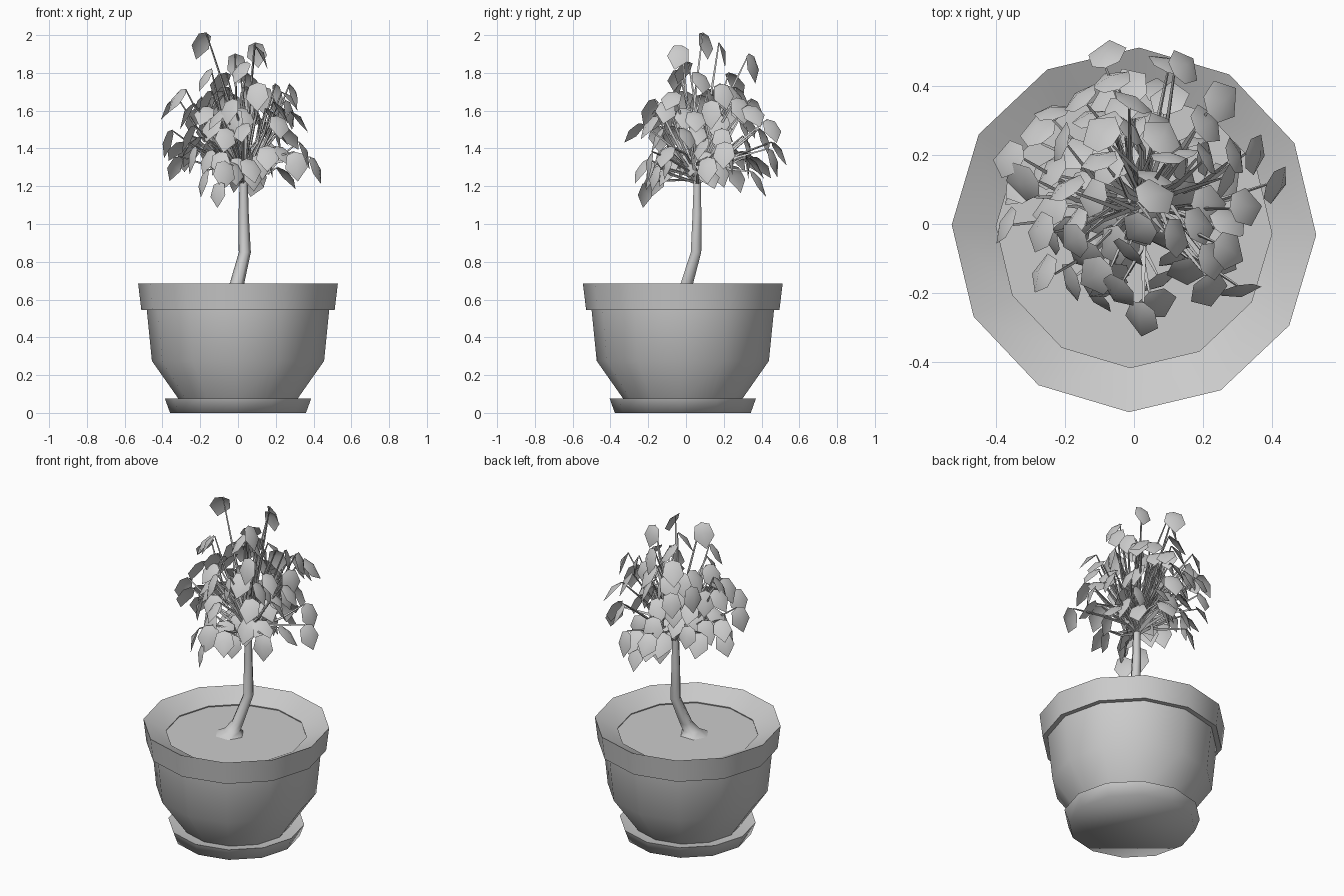
import bpy, bmesh, math, random
from mathutils import Vector

if "Cube" in bpy.data.objects:
    bpy.data.objects.remove(bpy.data.objects["Cube"])

random.seed(5)
C = Vector((0.0, -0.017, 0.0))          # pot axis
TOP = Vector((0.03, 0.06, 1.23))        # where the stems leave the trunk


def finish(name, bm, smooth=None):
    me = bpy.data.meshes.new(name)
    bm.to_mesh(me)
    bm.free()
    ob = bpy.data.objects.new(name, me)
    bpy.context.collection.objects.link(ob)
    if smooth:
        bpy.ops.object.select_all(action='DESELECT')
        ob.select_set(True)
        bpy.context.view_layer.objects.active = ob
        bpy.ops.object.shade_smooth_by_angle(angle=math.radians(smooth))
    return ob


def skin(bm, rings, cap_start=True, cap_end=True):
    for a, b in zip(rings, rings[1:]):
        n = len(a)
        for i in range(n):
            j = (i + 1) % n
            bm.faces.new((a[i], a[j], b[j], b[i]))
    if cap_start:
        bm.faces.new(rings[0][::-1])
    if cap_end:
        bm.faces.new(rings[-1])


def lathe(name, profile, cap_start=True, cap_end=True, smooth=35, sides=12):
    bm = bmesh.new()
    off = math.radians(-1.6)
    rings = [[bm.verts.new(C + Vector((r * math.cos(off + 2 * math.pi * i / sides),
                                       r * math.sin(off + 2 * math.pi * i / sides), z)))
              for i in range(sides)] for r, z in profile]
    skin(bm, rings, cap_start, cap_end)
    return finish(name, bm, smooth)


def tube(bm, path, sides):
    """Tapered tube through (point, radius) pairs."""
    rings = []
    for k, (p, r) in enumerate(path):
        t = (path[min(k + 1, len(path) - 1)][0] - path[max(k - 1, 0)][0]).normalized()
        u = t.cross(Vector((0.31, 0.95, 0.05))).normalized()
        v = t.cross(u)
        rings.append([bm.verts.new(p + r * (u * math.cos(2 * math.pi * i / sides)
                                            + v * math.sin(2 * math.pi * i / sides)))
                      for i in range(sides)])
    skin(bm, rings)


# Saucer, pot and soil
lathe("saucer", [(0.36, 0), (0.387, 0.075), (0.31, 0.06)], smooth=85)
lathe("pot", [(0.305, 0.06), (0.456, 0.275), (0.483, 0.545), (0.512, 0.545),
              (0.529, 0.685), (0.40, 0.622), (0.41, 0.58)], cap_end=False, smooth=50)
lathe("soil", [(0.42, 0.615)], cap_start=False)

# Trunk with flared foot and a kink
bm = bmesh.new()
rings = []
for x, y, z, r in ((-0.04, -0.03, 0.612, 0.09), (-0.025, -0.018, 0.64, 0.05),
                   (-0.004, 0.006, 0.69, 0.038), (0.036, 0.053, 0.85, 0.032),
                   (0.03, 0.058, 1.05, 0.027), (0.03, 0.06, 1.25, 0.021)):
    rings.append([bm.verts.new((x + r * math.cos(math.pi * i / 3),
                                y + r * math.sin(math.pi * i / 3), z)) for i in range(6)])
skin(bm, rings)
finish("trunk", bm, 70)

# Leaf centres: the outer leaves as read off, the rest scattered inside the crown
centres = [Vector(p) for p in (
    (-0.2, 0.11, 1.95), (0.13, -0.04, 1.89), (0.0, 0.36, 1.83), (0.01, -0.02, 1.81),
    (-0.18, -0.05, 1.77), (0.10, 0.2, 1.9), (0.30, 0.2, 1.68), (0.26, 0.36, 1.58),
    (0.15, 0.46, 1.50), (-0.08, 0.50, 1.38), (-0.16, 0.37, 1.6), (-0.37, 0.19, 1.62),
    (-0.33, 0.12, 1.66), (-0.38, 0.0, 1.43), (-0.27, -0.14, 1.46), (-0.11, -0.22, 1.16),
    (-0.19, -0.17, 1.22), (0.02, -0.28, 1.49), (0.22, -0.2, 1.52), (0.31, -0.2, 1.31),
    (0.28, -0.08, 1.66), (0.42, 0.11, 1.29), (0.33, 0.05, 1.55), (0.08, 0.39, 1.22),
    (0.07, -0.24, 1.29), (-0.05, -0.2, 1.6), (0.1, -0.06, 1.68), (-0.1, 0.27, 1.75),
    (-0.28, 0.28, 1.35), (0.36, 0.2, 1.37), (-0.34, 0.1, 1.3), (0.1, 0.47, 1.33))]
while len(centres) < 96:
    d = Vector((random.uniform(-1, 1), random.uniform(-1, 1), random.uniform(-0.6, 1)))
    if not 0.4 < d.length < 1:
        continue
    p = Vector((0.0 + 0.34 * d.x, 0.09 + 0.35 * d.y, 1.45 + 0.34 * d.z))
    if min((p - q).length for q in centres) > 0.07:
        centres.append(p)

# Stems arch up from the trunk top, each ending in a folded, hanging leaf
stems, leaves = bmesh.new(), bmesh.new()
for c in centres:
    out = Vector((c.x - TOP.x, c.y - TOP.y, 0)).normalized()
    a = random.uniform(-0.7, 0.7)
    out = Vector((out.x * math.cos(a) - out.y * math.sin(a),
                  out.x * math.sin(a) + out.y * math.cos(a), 0))
    tilt = math.radians(random.uniform(35, 72))
    d = out * math.cos(tilt) - Vector((0, 0, math.sin(tilt)))
    side = Vector((-out.y, out.x, 0))
    roll = random.uniform(-0.4, 0.4)
    nrm = d.cross(side)
    if nrm.z < 0:
        nrm = -nrm
    side, nrm = (side * math.cos(roll) + nrm * math.sin(roll),
                 nrm * math.cos(roll) - side * math.sin(roll))
    s = random.uniform(0.95, 1.12)
    base = c - d * 0.07 * s
    start = TOP + Vector((0, 0, random.uniform(-0.03, 0.06)))
    mid = start.lerp(base, 0.55) + Vector((random.uniform(-0.03, 0.03),
                                           random.uniform(-0.03, 0.03),
                                           random.uniform(-0.01, 0.03)))
    tube(stems, [(start, 0.010), (mid, 0.008), (base, 0.004)], 3)

    def lv(along, across, lift):
        return leaves.verts.new(base + s * (d * along + side * across + nrm * lift))
    b, m, t = lv(0, 0, 0), lv(0.06, 0, 0.015), lv(0.145, 0, -0.022)
    for sg in (-1, 1):
        e1, e2 = lv(0.015, sg * 0.04, 0), lv(0.08, sg * 0.056, -0.008)
        for f in ((b, e1, m), (e1, e2, m), (e2, t, m)):
            leaves.faces.new(f if sg < 0 else f[::-1])
finish("stems", stems)
finish("leaves", leaves, 40)
